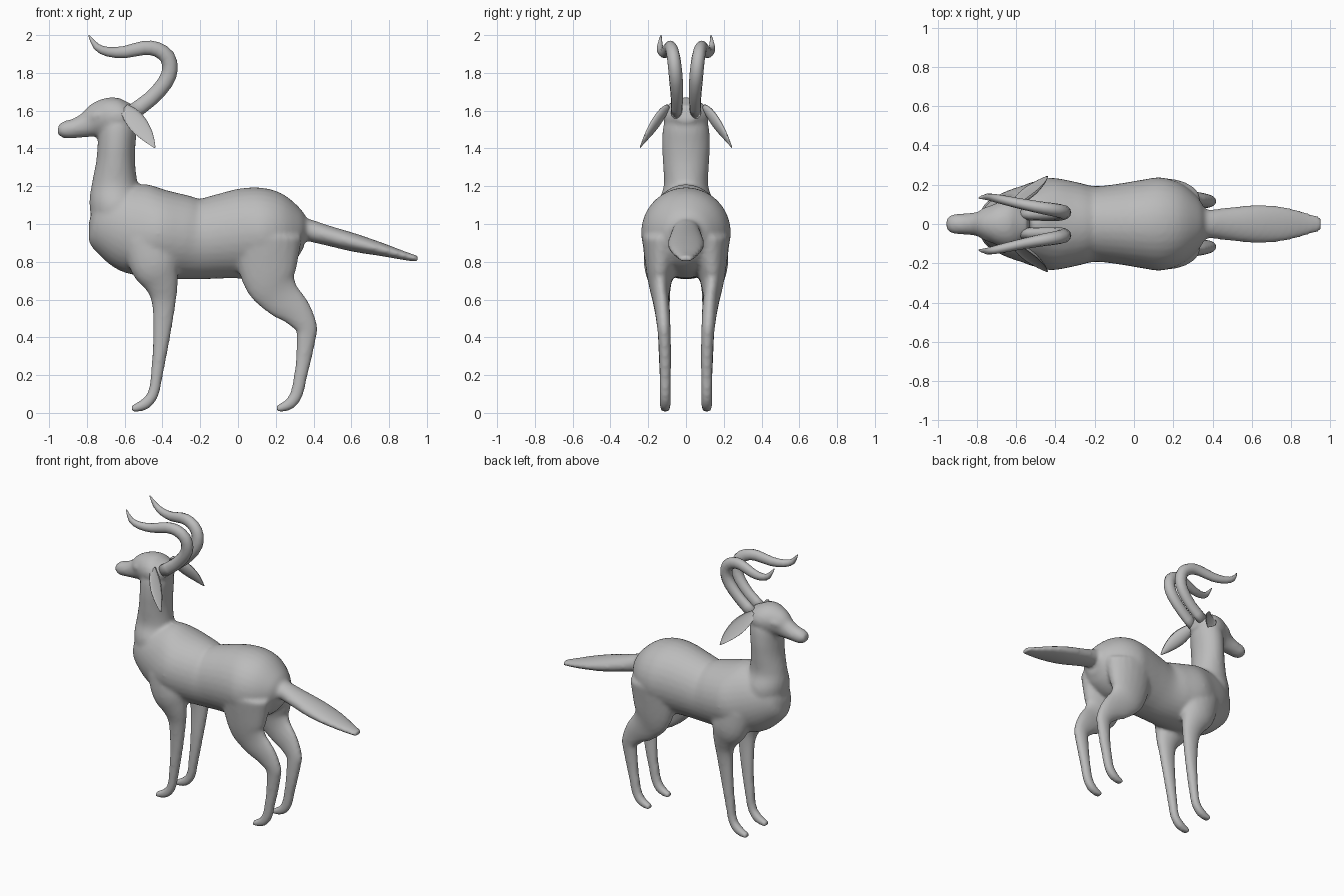
import bpy, bmesh, math
from mathutils import Vector

coat = bpy.data.materials.new("grey_coat")
coat.diffuse_color = (0.5, 0.5, 0.5, 1)


def refine(stations, steps):
    """Catmull-Rom interpolation of (x, y, z, in-plane radius, side radius)."""
    pts = [Vector(s) for s in stations]
    out = []
    for i in range(len(pts) - 1):
        a, b, c, d = pts[max(i - 1, 0)], pts[i], pts[i + 1], pts[min(i + 2, len(pts) - 1)]
        for k in range(steps):
            t = k / steps
            out.append(0.5 * (2 * b + (c - a) * t + (2 * a - 5 * b + 4 * c - d) * t * t
                              + (3 * b - a - 3 * c + d) * t ** 3))
    return out + [pts[-1]]


def loft(bm, stations, sides=20, steps=4, mirror=False, cup=None):
    """Elliptical tube through the stations; cup hollows its outward side."""
    for sign in ((1, -1) if mirror else (1,)):
        path = refine(stations, steps)
        rings = []
        for i, p in enumerate(path):
            t = (path[min(i + 1, len(path) - 1)] - path[max(i - 1, 0)])
            t = Vector(t[:3]).normalized()
            u = t.cross(Vector((0, 1, 0))).normalized()
            w = u.cross(t)
            ring = []
            for k in range(sides):
                ang = 2 * math.pi * k / sides
                s = math.sin(ang)
                if cup is not None and s > 0:
                    s *= cup
                v = Vector(p[:3]) + u * max(p[3], 0.003) * math.cos(ang) + w * max(p[4], 0.003) * s
                ring.append(bm.verts.new((v.x, v.y * sign, v.z)))
            rings.append(ring)
        for a, b in zip(rings, rings[1:]):
            for k in range(sides):
                n = (k + 1) % sides
                bm.faces.new((a[k], a[n], b[n], b[k]))
        bm.faces.new(rings[0])
        bm.faces.new(rings[-1])


def finish(bm, name):
    bmesh.ops.recalc_face_normals(bm, faces=bm.faces[:])
    mesh = bpy.data.meshes.new(name)
    bm.to_mesh(mesh)
    bm.free()
    mesh.materials.append(coat)
    for f in mesh.polygons:
        f.use_smooth = True
    ob = bpy.data.objects.new(name, mesh)
    bpy.context.collection.objects.link(ob)
    return ob


body = bmesh.new()

# torso, chest to rump: (x, centre z, half height, half width)
torso = [(-.775, 1.06, .07, .05), (-.74, 1.05, .15, .11), (-.66, 1.02, .20, .16),
         (-.55, .98, .24, .20), (-.43, .95, .235, .235), (-.30, .93, .225, .215),
         (-.20, .92, .213, .193), (-.08, .935, .225, .205), (.04, .95, .24, .225),
         (.14, .955, .235, .237), (.24, .95, .20, .205), (.32, .945, .135, .14),
         (.358, .94, .07, .08)]
loft(body, [(x, 0, z, h, w) for x, z, h, w in torso], 32)

# neck
loft(body, [(-.60, 0, .95, .15, .15), (-.645, 0, 1.10, .142, .15), (-.652, 0, 1.20, .124, .118),
            (-.648, 0, 1.32, .104, .122), (-.643, 0, 1.42, .10, .127),
            (-.635, 0, 1.52, .10, .12), (-.62, 0, 1.60, .07, .09)], 28)

# head and muzzle
loft(body, [(-.535, 0, 1.585, .045, .06), (-.60, 0, 1.57, .09, .115), (-.67, 0, 1.565, .106, .117),
            (-.74, 0, 1.55, .095, .087), (-.80, 0, 1.525, .068, .061), (-.87, 0, 1.505, .051, .053),
            (-.92, 0, 1.50, .046, .05), (-.953, 0, 1.505, .026, .03)], 24)

# eyelids
loft(body, [(-.72, .088, 1.580, .008, .008), (-.755, .076, 1.575, .016, .013),
            (-.79, .058, 1.555, .007, .007)], 10, mirror=True)

# front legs
loft(body, [(-.47, .12, .92, .15, .10), (-.44, .138, .78, .13, .085), (-.405, .135, .68, .09, .058),
            (-.393, .125, .58, .064, .04), (-.405, .115, .40, .046, .034),
            (-.43, .11, .20, .032, .032), (-.45, .11, .10, .03, .03),
            (-.495, .11, .045, .031, .031), (-.563, .11, .02, .018, .024)], mirror=True)

# hind legs
loft(body, [(.15, .125, .92, .19, .11), (.165, .138, .72, .145, .068), (.22, .135, .62, .112, .045),
            (.305, .125, .54, .085, .04), (.36, .118, .46, .06, .036), (.362, .114, .40, .052, .034),
            (.347, .11, .28, .041, .032), (.332, .11, .20, .036, .031), (.31, .11, .10, .034, .03),
            (.27, .11, .045, .031, .031), (.205, .11, .02, .018, .024)], mirror=True)

# tail
loft(body, [(.30, 0, .985, .06, .07), (.38, 0, .965, .058, .072), (.47, 0, .94, .053, .083),
            (.62, 0, .90, .048, .097), (.76, 0, .865, .035, .088), (.88, 0, .832, .023, .058),
            (.952, 0, .815, .016, .034)], 24)

ob = finish(body, "body")
remesh = ob.modifiers.new("blend", 'REMESH')
remesh.mode = 'VOXEL'
remesh.voxel_size = 0.013
remesh.use_smooth_shade = True
soft = ob.modifiers.new("soften", 'SMOOTH')
soft.factor = 0.5
soft.iterations = 5

# horns
horn = bmesh.new()
loft(horn, [(-.56, .05, 1.59, .042, .03), (-.46, .048, 1.665, .04, .032), (-.385, .052, 1.75, .041, .036),
            (-.36, .058, 1.82, .041, .036), (-.375, .066, 1.885, .041, .035),
            (-.43, .076, 1.925, .039, .033), (-.50, .088, 1.932, .037, .03),
            (-.60, .108, 1.91, .032, .026), (-.69, .128, 1.912, .025, .022),
            (-.75, .138, 1.94, .018, .016), (-.79, .132, 2.0, .003, .003)],
     12, 2, mirror=True)
finish(horn, "horns")

# cupped ears
ear = bmesh.new()
loft(ear, [(-.605, .10, 1.62, .022, .018), (-.575, .135, 1.585, .042, .03),
           (-.53, .175, 1.53, .05, .032), (-.48, .215, 1.465, .034, .02),
           (-.44, .245, 1.405, .004, .004)], 16, 3, mirror=True, cup=-0.35)
finish(ear, "ears")
